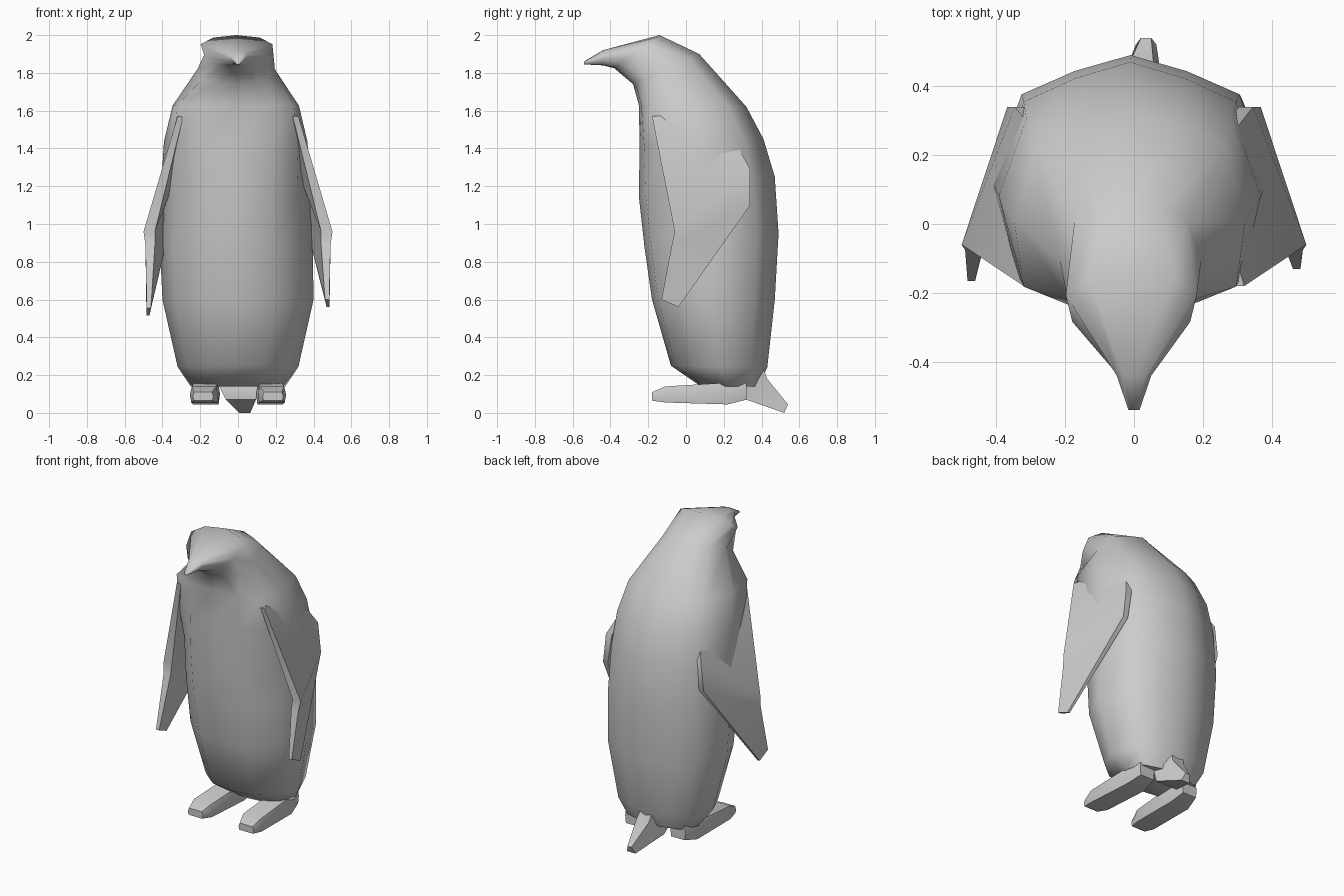
import bpy, bmesh
from math import radians
from mathutils import Vector

if "Cube" in bpy.data.objects:
    bpy.data.objects.remove(bpy.data.objects["Cube"])


def loft(name, rings, angle=50):
    """Skin a list of equal-sized point rings, capping both ends."""
    bm = bmesh.new()
    vr = [[bm.verts.new(p) for p in ring] for ring in rings]
    n = len(vr[0])
    for a, b in zip(vr, vr[1:]):
        for i in range(n):
            j = (i + 1) % n
            bm.faces.new((a[i], a[j], b[j], b[i]))
    bm.faces.new(vr[0])
    bm.faces.new(vr[-1])
    bmesh.ops.recalc_face_normals(bm, faces=bm.faces)
    me = bpy.data.meshes.new(name)
    bm.to_mesh(me)
    bm.free()
    ob = bpy.data.objects.new(name, me)
    bpy.context.collection.objects.link(ob)
    bpy.ops.object.select_all(action='DESELECT')
    bpy.context.view_layer.objects.active = ob
    ob.select_set(True)
    bpy.ops.object.shade_smooth_by_angle(angle=radians(angle))
    return ob


# Half cross-sections (x, front-to-back)
BELLY = [(0, 1), (.46, .90), (.82, .53), (1, 0), (.78, -.68), (.4, -.87), (0, -1)]
CHEST = [(0, 1), (.48, .93), (.87, .66), (1, 0), (.79, -.68), (.42, -.87), (0, -1)]
SHOULDER = [(0, 1), (.52, .95), (.92, .76), (1, .1), (.82, -.66), (.45, -.87), (0, -1)]
HEAD = [(0, 1), (.35, .95), (.62, .7), (.9, .2), (1, -.45), (.65, -.85), (0, -1)]


def body_ring(half_profile, fy, fz, by, bz, w, x=0):
    """Mirrored cross-section between a front and a back point, half-width w."""
    front, back = Vector((x, fy, fz)), Vector((x, by, bz))
    mid, half = (front + back) / 2, (front - back) / 2
    full = half_profile + [(-u, v) for u, v in half_profile[-2:0:-1]]
    return [mid + half * v + Vector((w * u, 0, 0)) for u, v in full]


# Body, head and beak in one skin: front y, z, back y, z, half-width, x shift
loft("body", [body_ring(*r) for r in [
    (BELLY, 0.08, 0.14, 0.38, 0.14, 0.25),
    (BELLY, -0.08, 0.25, 0.43, 0.24, 0.32),
    (BELLY, -0.18, 0.60, 0.47, 0.60, 0.40),
    (BELLY, -0.22, 0.88, 0.49, 0.95, 0.405, -.01),
    (BELLY, -0.25, 1.15, 0.47, 1.25, 0.395, -.012),
    (CHEST, -0.245, 1.42, 0.41, 1.45, 0.38, -.012),
    (SHOULDER, -0.25, 1.63, 0.32, 1.62, 0.335, -.012),
    (CHEST, -0.28, 1.74, 0.07, 1.90, 0.205, -.01),
    (HEAD, -0.38, 1.825, -0.14, 2.00, 0.19, -.008),
    (HEAD, -0.44, 1.84, -0.44, 1.92, 0.05),
    (HEAD, -0.54, 1.845, -0.54, 1.86, 0.016)]], 60)


def blade(front, back, t):
    """Flat four-sided flipper section, t thick in front, thinner behind."""
    f, b = Vector(front), Vector(back)
    d = Vector((t / 2, 0, 0))
    return [f + d, b + d * .7, b - d * .7, f - d]


# Flippers: folded along a crease from the front elbow to the back
for side, name, dy, dz in ((1, "right_flipper", 0, 0), (-1, "left_flipper", -0.035, -0.045)):
    tip = Vector((0, dy, dz))
    rings = [
        blade((0.305, -0.18, 1.57), (0.20, 0.17, 1.60), 0.03),
        blade((0.47, -0.06, 0.96), (0.325, 0.34, 1.29), 0.06),
        blade((0.465, -0.075, 0.89), (0.35, 0.34, 1.10), 0.05),
        blade(Vector((0.472, -0.13, 0.60)) + tip, Vector((0.477, -0.04, 0.56)) + tip, 0.022)]
    loft(name, [[Vector((p.x * side, p.y, p.z)) for p in r] for r in rings])


def slab(y, x, w, z0, z1):
    """Six-sided foot section, flat underneath, across the x axis."""
    h = z1 - z0
    return [Vector(p) for p in (
        (x - w * .9, y, z0), (x + w * .9, y, z0), (x + w, y, z0 + h * .5),
        (x + w * .85, y, z1), (x - w * .85, y, z1), (x - w, y, z0 + h * .5))]


# Feet: flat soles running forward from under the body
for side, name in ((1, "right_foot"), (-1, "left_foot")):
    loft(name, [slab(y, side * x, w, z0, z1) for y, x, w, z0, z1 in [
        (0.32, 0.165, 0.055, 0.07, 0.17),
        (0.22, 0.17, 0.075, 0.045, 0.16),
        (-0.11, 0.18, 0.075, 0.055, 0.14),
        (-0.18, 0.185, 0.055, 0.065, 0.11)]])

# Tail: short wedge dropping behind to the ground
loft("tail", [[Vector(p) for p in ring] for ring in [
    [(-0.11, 0.31, 0.16), (0.11, 0.31, 0.16), (0.04, 0.40, 0.26), (-0.04, 0.40, 0.26)],
    [(-0.065, 0.32, 0.07), (0.095, 0.32, 0.07), (0.06, 0.43, 0.18), (-0.03, 0.43, 0.18)],
    [(0.005, 0.52, 0.0), (0.065, 0.52, 0.0), (0.05, 0.54, 0.045), (0.02, 0.54, 0.045)]]])
